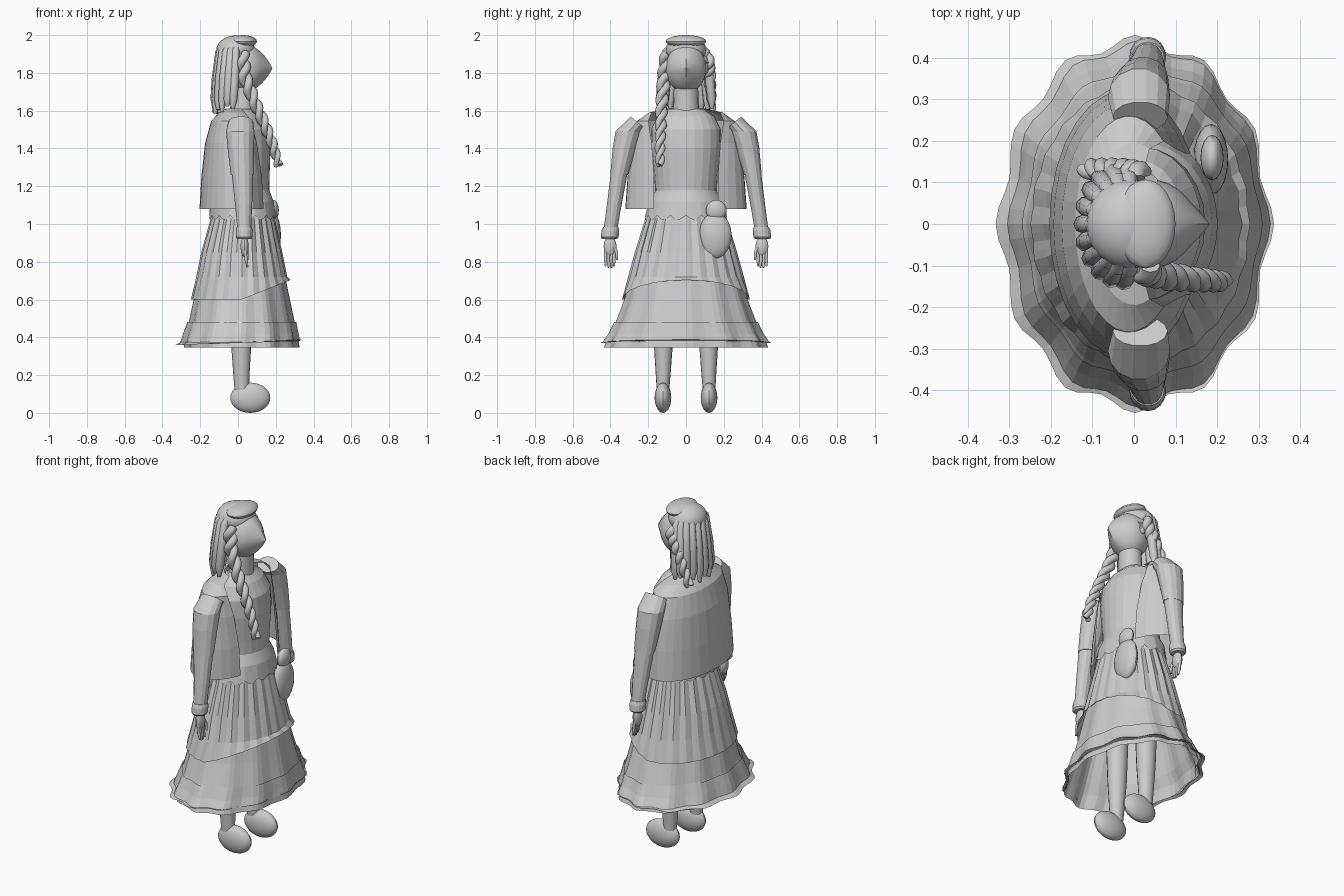
import bpy, bmesh
from math import sin, cos, pi, radians, tau
from mathutils import Vector

if "Cube" in bpy.data.objects:
    bpy.data.objects.remove(bpy.data.objects["Cube"], do_unlink=True)

clay = bpy.data.materials.new("plain_grey")
clay.use_nodes = True
GREY = (0.6, 0.6, 0.6, 1)
clay.diffuse_color = GREY
clay.node_tree.nodes["Principled BSDF"].inputs["Base Color"].default_value = GREY


def finish(ob, smooth=None):
    ob.data.materials.clear()
    ob.data.materials.append(clay)
    bpy.ops.object.select_all(action="DESELECT")
    ob.select_set(True)
    bpy.context.view_layer.objects.active = ob
    if smooth:
        bpy.ops.object.shade_smooth_by_angle(angle=radians(smooth))
    return ob


def from_bmesh(name, bm, smooth=None):
    mesh = bpy.data.meshes.new(name)
    bm.to_mesh(mesh)
    bm.free()
    ob = bpy.data.objects.new(name, mesh)
    bpy.context.collection.objects.link(ob)
    return finish(ob, smooth)


def loft(name, rings, n=24, waves=0, hem=None, caps=False, smooth=None):
    """Rings are (z, cx, cy, rx, ry, wave depth, opening in degrees)."""
    bm = bmesh.new()
    loops = []
    is_open = any(len(r) > 6 for r in rings)
    for k, ring in enumerate(rings):
        z, cx, cy, rx, ry, amp, gap = (list(ring) + [0, 0])[:7]
        gap = radians(gap)
        loop = []
        for i in range(n + is_open):
            a = gap + (tau - 2 * gap) * i / n
            w = 1 + amp * cos(waves * a)
            x, y = cx + rx * w * cos(a), cy + ry * w * sin(a)
            dz = hem(x, a) if hem and k == len(rings) - 1 else 0
            loop.append(bm.verts.new((x, y, z + dz)))
        loops.append(loop)
    for lo, hi in zip(loops, loops[1:]):
        for i in range(n):
            j = (i + 1) % len(lo)
            bm.faces.new((lo[i], lo[j], hi[j], hi[i]))
    if caps:
        bm.faces.new(loops[0])
        bm.faces.new(loops[-1])
    bmesh.ops.recalc_face_normals(bm, faces=bm.faces)
    return from_bmesh(name, bm, smooth)


def ball(name, loc, size, seg=20, rows=14, shape=None, smooth=30):
    bm = bmesh.new()
    bmesh.ops.create_uvsphere(bm, u_segments=seg, v_segments=rows, radius=1)
    for v in bm.verts:
        if shape:
            shape(v.co)
        v.co = Vector(loc) + v.co * Vector(size)
    return from_bmesh(name, bm, smooth)


def tube(name, paths, radius, sides=2):
    """Rounded tubes; each path is a list of (x, y, z, thickness)."""
    cu = bpy.data.curves.new(name, "CURVE")
    cu.dimensions = "3D"
    cu.bevel_depth, cu.bevel_resolution = radius, sides
    cu.use_fill_caps = True
    for path in paths:
        sp = cu.splines.new("POLY")
        sp.points.add(len(path) - 1)
        for p, (x, y, z, t) in zip(sp.points, path):
            p.co, p.radius = (x, y, z, 1), t
    ob = bpy.data.objects.new(name, cu)
    bpy.context.collection.objects.link(ob)
    finish(ob)
    bpy.ops.object.convert(target="MESH")
    return finish(bpy.context.object, 50)


def braid(name, pts, turns, steps=90):
    """Two strands twisted around a guide path."""
    pts = [Vector(p) for p in pts]
    strands = []
    for phase in (0, pi):
        path = []
        for i in range(steps + 1):
            t = i / steps
            f = t * (len(pts) - 1)
            k = min(int(f), len(pts) - 2)
            c = pts[k].lerp(pts[k + 1], f - k)
            d = (pts[k + 1] - pts[k]).normalized()
            u = d.cross(Vector((0, 1, 0))).normalized()
            a = phase + tau * turns * t
            c = c + (u * cos(a) + d.cross(u) * sin(a)) * 0.019 * (1 - 0.4 * t)
            path.append((*c, 1 - 0.4 * t))
        strands.append(path)
    return tube(name, strands, 0.024)


# Skirt: underskirt, pleated overskirt with a raised front, and a wavy brim
loft("underskirt", [(0.85, 0.02, 0, 0.2, 0.25, 0.015), (0.6, 0.02, 0, 0.25, 0.32, 0.02),
                    (0.48, 0.02, 0, 0.275, 0.365, 0.02), (0.42, 0.015, 0, 0.295, 0.395, 0.025),
                    (0.345, 0.02, 0, 0.298, 0.425, 0.025)], 72, 12)
loft("flounce", [(0.48, 0.02, 0, 0.283, 0.373, 0.02), (0.42, 0.015, 0, 0.298, 0.4, 0.025),
                 (0.37, 0.01, 0, 0.31, 0.432, 0.03)], 72, 12, hem=lambda x, a: 0.03 * x)
loft("hem_brim", [(0.375, 0.005, 0, 0.3, 0.42, 0.03), (0.373, 0.002, 0, 0.324, 0.44, 0.035)],
     72, 12, hem=lambda x, a: 0.045 * x)
loft("overskirt", [(1.09, 0.025, 0, 0.155, 0.19, 0.01), (1.03, 0.025, 0, 0.165, 0.21, 0.025),
                   (0.85, 0.02, 0, 0.21, 0.265, 0.022), (0.72, 0.02, 0, 0.237, 0.302, 0.016),
                   (0.6, 0.015, 0, 0.262, 0.335, 0.01)], 96, 24,
     hem=lambda x, a: 0.4 * max(0, x - 0.02))
loft("scalloped_yoke", [(1.18, 0.02, 0, 0.145, 0.16), (1.12, 0.02, 0, 0.168, 0.195),
                        (1.045, 0.025, 0, 0.176, 0.216)], 80,
     hem=lambda x, a: -0.022 * abs(sin(a * 8)))

# Bodice, neck and open jacket
loft("bodice", [(1.16, 0.02, 0, 0.145, 0.162), (1.25, 0.02, 0, 0.147, 0.168),
                (1.4, 0.02, 0, 0.152, 0.185), (1.5, 0.02, 0, 0.142, 0.185),
                (1.57, 0.02, 0, 0.1, 0.15), (1.61, 0.02, 0, 0.06, 0.09)], 24, caps=True)
loft("neck", [(1.58, 0.02, 0, 0.07, 0.075), (1.64, 0.025, 0, 0.062, 0.066),
              (1.75, 0.03, 0, 0.06, 0.064)], 20, caps=True, smooth=30)
loft("jacket", [(1.08, -0.02, 0, 0.184, 0.322, 0, 32), (1.25, -0.02, 0, 0.174, 0.31, 0, 33),
                (1.43, -0.02, 0, 0.154, 0.288, 0, 39), (1.545, -0.012, 0, 0.13, 0.26, 0, 50),
                (1.59, 0.0, 0, 0.1, 0.195, 0, 68), (1.612, 0.01, 0, 0.07, 0.1, 0, 85)], 24)

# Arms, hands, legs and feet on both sides
for side, s in (("left", 1), ("right", -1)):
    loft(side + "_forearm_sleeve", [(0.97, 0.033, s * 0.4, 0.036, 0.037),
                                    (1.1, 0.03, s * 0.38, 0.045, 0.04),
                                    (1.28, 0.022, s * 0.352, 0.057, 0.046)], 14, caps=True)
    loft(side + "_upper_sleeve", [(1.26, 0.022, s * 0.354, 0.06, 0.048), (1.4, 0.015, s * 0.327, 0.07, 0.063),
                                  (1.49, 0.012, s * 0.305, 0.075, 0.07),
                                  (1.54, 0.015, s * 0.258, 0.066, 0.036)],
         14, caps=True, hem=lambda x, a: s * 0.03 * sin(a))
    loft(side + "_cuff", [(0.985, 0.033, s * 0.398, 0.04, 0.04), (0.965, 0.033, s * 0.4, 0.044, 0.047),
                          (0.93, 0.033, s * 0.404, 0.044, 0.047), (0.92, 0.033, s * 0.405, 0.036, 0.038)],
         16, caps=True)
    ball(side + "_palm", (0.035, s * 0.402, 0.88), (0.022, 0.034, 0.055), 14, 10)
    fingers = []
    for k in range(4):
        y = 0.38 + 0.015 * k
        tip = 0.765 + 0.008 * abs(k - 1.5)
        fingers.append([(0.037, s * y, 0.87, 1), (0.043, s * (y + 0.002), 0.81, 1),
                        (0.05, s * y, tip, 0.6)])
    fingers.append([(0.04, s * 0.385, 0.89, 1), (0.048, s * 0.367, 0.85, 1), (0.05, s * 0.365, 0.81, 0.7)])
    tube(side + "_fingers", fingers, 0.0085)
    loft(side + "_leg", [(0.12, 0.02, s * 0.122, 0.038, 0.033), (0.2, 0.018, s * 0.121, 0.043, 0.039),
                         (0.36, 0.017, s * 0.12, 0.053, 0.05), (0.6, 0.017, s * 0.12, 0.06, 0.06)],
         16, caps=True, smooth=30)
    ball(side + "_foot", (0.065, s * 0.122, 0.08), (0.106, 0.044, 0.08))


# Head with a pointed nose ridge and a narrower jaw
def face(co):
    ridge = max(0, 1 - abs(co.y) / 0.5) * max(0, 1 - abs(co.z) / 0.85)
    if co.x > 0:
        co.x += 0.3 * ridge
        co.x *= 1 - 0.12 * abs(co.z)


ball("head", (0.035, 0, 1.825), (0.113, 0.108, 0.13), 28, 18, face)
for side, s in (("left", 1), ("right", -1)):
    ball(side + "_ear", (0.03, s * 0.107, 1.83), (0.02, 0.012, 0.035), 12, 8)

# Cap and hair
ball("cap", (-0.012, 0, 1.92), (0.103, 0.108, 0.078), 24, 14)
ball("cap_roll", (0.028, 0, 1.967), (0.072, 0.107, 0.033), 24, 12)
strands = []
for i in range(11):
    a = radians(88 + 184 * i / 10)
    c, q = cos(a), sin(a)
    end = 1.61 - 0.03 * abs(c) + 0.02 * (i % 2)
    strands.append([(-0.01 + 0.07 * c, 0.08 * q, 1.945, 0.6), (-0.015 + 0.085 * c, 0.108 * q, 1.91, 0.9),
                    (-0.022 + 0.092 * c, 0.125 * q, 1.77, 1.1), (-0.028 + 0.095 * c, 0.137 * q, 1.66, 1),
                    (-0.03 + 0.095 * c, 0.138 * q, end, 0.4)])
tube("hair_strands", strands, 0.023)
braid("right_braid", [(0.02, -0.1, 1.9), (0.035, -0.115, 1.78), (0.085, -0.127, 1.65),
                      (0.14, -0.133, 1.53), (0.185, -0.137, 1.42), (0.215, -0.138, 1.31)], 4.5)
braid("left_braid", [(0.02, 0.108, 1.88), (-0.015, 0.122, 1.81), (-0.065, 0.13, 1.71),
                     (-0.115, 0.133, 1.59)], 3)

# Pouch hanging at the waist
ball("pouch", (0.185, 0.155, 0.94), (0.042, 0.086, 0.122))
ball("pouch_top", (0.188, 0.16, 1.072), (0.028, 0.055, 0.055), 16, 12)
